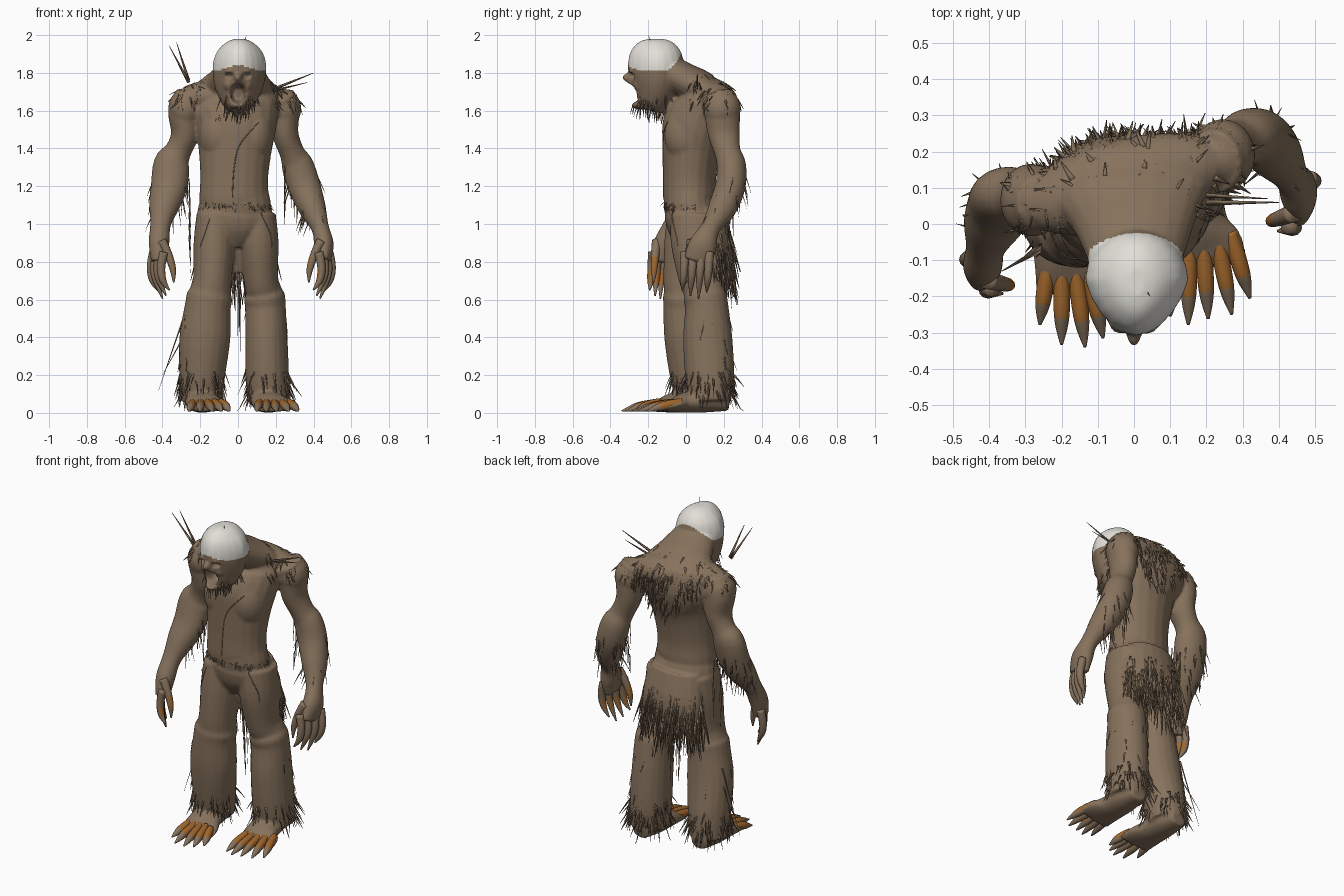
import bpy, bmesh, math, random
from mathutils import Vector, Matrix
from mathutils.bvhtree import BVHTree

random.seed(7)
cube = bpy.data.objects.get("Cube")
if cube:
    bpy.data.objects.remove(cube)


def material(name, rgb):
    m = bpy.data.materials.new(name)
    m.use_nodes = True
    m.diffuse_color = (*rgb, 1)
    bsdf = next(n for n in m.node_tree.nodes if n.type == 'BSDF_PRINCIPLED')
    bsdf.inputs["Base Color"].default_value = (*rgb, 1)
    bsdf.inputs["Roughness"].default_value = 0.8
    return m


FUR = material("brown_fur", (.24, .168, .108))
BONE = material("bone_white", (.76, .74, .68))
ORANGE = material("orange_skin", (.36, .135, .025))


def finish(name, bm, *mats):
    bmesh.ops.recalc_face_normals(bm, faces=bm.faces[:])
    me = bpy.data.meshes.new(name)
    bm.to_mesh(me)
    bm.free()
    ob = bpy.data.objects.new(name, me)
    bpy.context.collection.objects.link(ob)
    for m in mats:
        me.materials.append(m)
    me.shade_smooth()
    return ob


def spline(rows, sub):
    p = [rows[0], *rows, rows[-1]]
    out = []
    for i in range(1, len(p) - 2):
        for s in range(sub):
            t = s / sub
            out.append([.5 * (2*b + (c-a)*t + (2*a - 5*b + 4*c - d)*t*t + (3*b - a - 3*c + d)*t**3)
                        for a, b, c, d in zip(*p[i-1:i+3])])
    return out + [list(rows[-1])]


def loft(bm, rows, seg=20, sub=4, paint=None):
    """Skin elliptical rings given as (x, y, z, half width, half depth)."""
    rows = spline(rows, sub)
    centres = [Vector(r[:3]) for r in rows]
    rings = []
    for i, r in enumerate(rows):
        t = (centres[min(i + 1, len(rows) - 1)] - centres[max(i - 1, 0)]).normalized()
        side = (Vector((1, 0, 0)) - t * t.x).normalized()
        up = t.cross(side)
        rings.append([bm.verts.new(centres[i] + side * r[3] * math.cos(a) + up * r[4] * math.sin(a))
                      for a in (math.tau * k / seg for k in range(seg))])
    for i in range(len(rings) - 1):
        for k in range(seg):
            n = (k + 1) % seg
            f = bm.faces.new((rings[i][k], rings[i][n], rings[i+1][n], rings[i+1][k]))
            if paint:
                mid = (centres[i] + centres[i+1]) / 2
                f.material_index = paint(i / (len(rings) - 1), f.calc_center_median() - mid)
    bm.faces.new(rings[0])
    bm.faces.new(rings[-1])


def blob(bm, loc, size, yaw=0):
    mat = Matrix.Translation(loc) @ Matrix.Rotation(math.radians(yaw), 4, 'Z') @ Matrix.Diagonal((*size, 1))
    bmesh.ops.create_uvsphere(bm, u_segments=24, v_segments=14, radius=1, matrix=mat)


# Body masses, fused into a single skin
bm = bmesh.new()
torso = [(-.015, .04, .88, .06, .08), (-.015, .035, .97, .19, .13), (-.015, .03, 1.06, .2, .145),
         (-.01, .02, 1.1, .185, .135), (-.02, .02, 1.14, .185, .14), (-.02, .02, 1.25, .18, .14),
         (-.015, .03, 1.4, .195, .155), (-.01, .05, 1.52, .215, .175), (-.02, .09, 1.62, .24, .16),
         (-.02, .09, 1.72, .2, .13)]
neck = [(.005, -.1, 1.81, .13, .09), (0, 0, 1.755, .17, .095), (-.01, .09, 1.7, .22, .1), (-.01, .14, 1.58, .22, .1)]
skull = [(0, -.19, 1.6, .05, .06), (0, -.18, 1.64, .09, .09), (.003, -.165, 1.72, .128, .12),
         (.007, -.16, 1.8, .142, .145), (.008, -.16, 1.86, .14, .146), (.008, -.16, 1.91, .122, .134),
         (.008, -.16, 1.945, .092, .11), (.008, -.16, 1.968, .06, .08), (.008, -.16, 1.98, .025, .04)]
arm_left = [(.22, .17, 1.68, .08, .09), (.245, .19, 1.6, .08, .095), (.25, .2, 1.48, .07, .085),
            (.285, .22, 1.38, .066, .07), (.315, .24, 1.31, .085, .078), (.35, .235, 1.2, .087, .08),
            (.395, .19, 1.08, .072, .075), (.435, .13, .98, .047, .052), (.455, .09, .89, .052, .075),
            (.455, .06, .8, .035, .075)]
arm_right = [(-.25, .06, 1.68, .08, .08), (-.285, .07, 1.6, .085, .095), (-.28, .08, 1.48, .075, .085),
             (-.315, .085, 1.39, .07, .07), (-.35, .08, 1.32, .096, .078), (-.365, .05, 1.2, .097, .08),
             (-.39, 0, 1.1, .082, .075), (-.41, -.065, 1, .055, .052), (-.418, -.115, .9, .055, .055),
             (-.42, -.14, .8, .04, .05)]
leg_left = [(.1, .05, 1.05, .1, .13), (.11, .05, .9, .105, .13), (.12, .07, .72, .092, .11),
            (.135, .095, .645, .096, .107), (.14, .1, .615, .109, .115), (.145, .11, .56, .108, .115),
            (.15, .115, .4, .112, .13), (.155, .125, .2, .115, .13), (.16, .13, .06, .11, .11)]
leg_right = [(-.12, .03, 1.05, .1, .13), (-.125, .02, .9, .11, .135), (-.135, 0, .72, .102, .12),
             (-.145, 0, .645, .11, .117), (-.15, 0, .615, .122, .122), (-.16, 0, .56, .122, .12),
             (-.175, .01, .4, .135, .125), (-.19, .04, .2, .122, .125), (-.195, .06, .06, .11, .11)]
foot_left = [(.155, .23, .05, .05, .04), (.155, .12, .065, .085, .062), (.165, 0, .055, .095, .055),
             (.19, -.07, .038, .115, .034), (.2, -.12, .024, .115, .018)]
foot_right = [(-.2, .16, .05, .05, .04), (-.195, .06, .065, .085, .062), (-.185, -.06, .055, .095, .055),
              (-.165, -.14, .038, .11, .034), (-.16, -.19, .024, .11, .018)]
seat = [(-.01, .1, 1.07, .165, .105), (-.005, .125, .9, .2, .12), (0, .145, .75, .19, .095)]
for part in (torso, neck, skull, arm_left, arm_right, leg_left, leg_right, foot_left, foot_right, seat):
    loft(bm, part)
blob(bm, (-.03, .11, 1.675), (.3, .125, .1), 14)
for x, y in ((-.28, .065), (.245, .19)):
    blob(bm, (x, y, 1.61), (.09, .1, .105))
for s in (-1, 1):
    blob(bm, (s * .09 - .01, .01, 1.47), (.11, .125, .16))  # chest
    blob(bm, (s * .045, -.27, 1.81), (.045, .035, .02))     # brow
    blob(bm, (s * .06, -.24, 1.74), (.035, .04, .035))      # cheek
blob(bm, (0, -.295, 1.775), (.03, .042, .025))              # nose
blob(bm, (0, -.255, 1.745), (.055, .055, .028))             # muzzle
blob(bm, (0, -.235, 1.635), (.055, .055, .03))              # jaw
body = finish("body", bm)
mod = body.modifiers.new("fuse", 'REMESH')
mod.mode = 'VOXEL'
mod.voxel_size = .009
mod = body.modifiers.new("soften", 'SMOOTH')
mod.factor, mod.iterations = .5, 4
me = bpy.data.meshes.new_from_object(body.evaluated_get(bpy.context.evaluated_depsgraph_get()))
body.modifiers.clear()
body.data = me
me.name = "body"


def carve(x, z, rx, rz, depth):
    for v in me.vertices:
        d = 1 - ((v.co.x - x) / rx) ** 2 - ((v.co.z - z) / rz) ** 2
        if d > 0 and v.co.y < -.19:
            v.co.y += depth * min(1, d * 1.6)


# Narrow the face towards the front, open the mouth and sink the eyes
for v in me.vertices:
    if v.co.z > 1.58 and v.co.y < -.15:
        v.co.x *= 1 - 1.6 * (-.15 - v.co.y)
    v.co.z = max(v.co.z, 0)
carve(0, 1.69, .042, .058, .09)
for s in (-1, 1):
    carve(s * .045, 1.785, .025, .018, .025)
me.update()

# Pale crown on top of the head
me.materials.clear()
me.materials.append(FUR)
me.materials.append(BONE)
for p in me.polygons:
    x, y, z = p.center
    edge = 1.815 + 12 * max(0, y + .11) ** 2 + max(0, .03 - .3 * abs(x)) * (y < -.2)
    p.material_index = int(z > edge and y < -.02 and abs(x) < .16)
me.shade_smooth()
tree = BVHTree.FromPolygons([v.co for v in me.vertices], [p.vertices for p in me.polygons])

# Toes: orange on top, with brown soles and claws
for name, bases, tips in (
        ("left_toes", ((.115, -.05), (.265, -.02)), ((.1, -.255), (.15, -.278), (.205, -.262), (.27, -.25), (.32, -.205))),
        ("right_toes", ((-.235, -.1), (-.09, -.14)), ((-.26, -.278), (-.2, -.333), (-.135, -.34), (-.085, -.315), (-.045, -.27)))):
    bm = bmesh.new()
    for i, (tx, ty) in enumerate(tips):
        b = Vector(bases[0]).lerp(Vector(bases[1]), i / 4)
        at = lambda t: (b.x + (tx - b.x) * t, b.y + (ty - b.y) * t)
        loft(bm, [(*at(0), .058, .018, .02), (*at(.3), .046, .023, .024), (*at(.6), .034, .022, .023),
                  (*at(.8), .022, .016, .015), (*at(1), .01, .004, .004)],
             12, 4, lambda t, off: int(t < .55 and off.z > -.006))
    finish(name, bm, FUR, ORANGE)

# Fingers: orange on the inner side of the middle joints
for name, cx, cy, s, gap in (("left_fingers", .455, .06, 1, .043), ("right_fingers", -.42, -.135, -1, .028)):
    bm = bmesh.new()
    paint = lambda t, off: int(.4 < t < .72 and off.x * s < -.01)
    for i in range(4):
        x, y = cx + s * (i - 1.5) * .018, cy + (i - 1.5) * gap
        tip = (.65, .62, .605, .64)[i]
        loft(bm, [(x, y, .85, .024, .024), (x + s * .014, y - .005, .77, .022, .022),
                  (x + s * .004, y - .01, .7, .018, .018), (x - s * .03, y - .015, tip, .004, .004)],
             12, 4, paint)
    loft(bm, [(cx - s * .015, cy - gap * .7, .91, .026, .026), (cx - s * .05, cy - gap, .84, .022, .022),
              (cx - s * .075, cy - gap * 1.2, .76, .017, .017), (cx - s * .08, cy - gap * 1.3, .69, .004, .004)],
         12, 4, paint)
    finish(name, bm, FUR, ORANGE)


def strand(bm, root, d, length, width, droop=0):
    """A tapering three-sided lock of hair."""
    root, d = Vector(root), Vector(d).normalized()
    side = d.orthogonal().normalized()
    up = d.cross(side)
    rings = []
    for i in range(5):
        t = i / 4
        c = root + d * length * t + Vector((0, 0, -droop * t * t))
        c.z = max(c.z, .01)
        w = width * (1 - .85 * t)
        rings.append([bm.verts.new(c + side * w * math.cos(a) + up * w * math.sin(a)) for a in (0, 2.1, 4.2)])
    for a, b in zip(rings, rings[1:]):
        for k in range(3):
            bm.faces.new((a[k], a[(k+1) % 3], b[(k+1) % 3], b[k]))
    bm.faces.new(rings[0])
    bm.faces.new(rings[-1])


def hair(name, region, count, length, down, lift, width=.005):
    spots = [p for p in me.polygons if region(*p.center)]
    bm = bmesh.new()
    for _ in range(count):
        p = random.choice(spots)
        jitter = Vector([random.uniform(-.3, .3) for _ in range(3)])
        d = p.normal * lift + Vector((0, 0, -down)) + jitter
        strand(bm, p.center - p.normal * .004, d, length * random.uniform(.5, 1.2),
               width * random.uniform(.6, 1.2), length * .15)
    finish(name, bm, FUR)


# Hair grown from regions of the skin
hair("shoulder_hair", lambda x, y, z: 1.64 < z < 1.8 and (y > .08 or .17 < abs(x) < .32), 190, .06, .7, .45, .009)
hair("back_hair", lambda x, y, z: 1.42 + 1.1 * abs(x) < z < 1.75 and y > .14 and abs(x) < .2, 110, .08, 1, .35, .009)
hair("beard", lambda x, y, z: 1.58 < z < 1.68 and y < -.06 and abs(x) < .14, 80, .055, 1, .25, .006)
hair("forearm_hair", lambda x, y, z: abs(x) > .26 and 1 < z < 1.26 and y > -.02, 80, .09, 1, .2)
hair("skirt_fringe", lambda x, y, z: .76 < z < .98 and y > .12 and abs(x) < .23, 130, .16, 1.4, .25, .009)
hair("skirt_hem", lambda x, y, z: .72 < z < .8 and y > .08 and abs(x) < .2, 70, .14, 1.6, .15, .009)
hair("calf_hair", lambda x, y, z: .2 < z < .6 and (y > .1 or abs(x) > .24) and abs(x) < .33, 50, .07, 1.2, .15)
hair("ankle_fringe", lambda x, y, z: .09 < z < .22, 150, .08, 1, .35, .007)
hair("heel_fringe", lambda x, y, z: .1 < z < .25 and y > .14, 40, .1, 1, .6, .007)
hair("belt", lambda x, y, z: 1.085 < z < 1.12 and abs(x) < .2 and y < .05, 90, .025, .5, .2)

# Long quills and hanging wisps
bm = bmesh.new()
for root, tip, w in (((-.26, -.06, 1.76), (-.325, -.11, 1.96), .01), ((-.26, -.07, 1.75), (-.365, -.13, 1.945), .01),
                     ((.2, .06, 1.72), (.4, .06, 1.8), .01), ((.2, .08, 1.71), (.37, .07, 1.75), .008),
                     ((-.29, .06, .5), (-.42, .07, .12), .005), ((-.28, .05, .42), (-.4, .1, .2), .005),
                     ((.03, -.18, 1.95), (.045, -.2, 2), .004)):
    strand(bm, root, Vector(tip) - Vector(root), (Vector(tip) - Vector(root)).length, w)
for i in range(10):
    strand(bm, (random.uniform(-.03, .02), random.uniform(.02, .14), .85 - .03 * i), (0, .05, -1), .28, .004)
for i in range(6):
    strand(bm, (-.26, random.uniform(.02, .1), 1.24 - .06 * i), (.05, 0, -1), .2, .004)
    strand(bm, (.25, random.uniform(.18, .25), 1.32 - .04 * i), (-.05, 0, -1), .14, .004)
finish("quills_and_wisps", bm, FUR)


def cord(name, points):
    """A thin seam projected on the front of the body."""
    cu = bpy.data.curves.new(name, 'CURVE')
    cu.dimensions = '3D'
    cu.bevel_depth = .003
    cu.bevel_resolution = 1
    hits = [tree.ray_cast(Vector((x, -1, z)), Vector((0, 1, 0)))[0] for x, z in spline(points, 8)]
    hits = [h for h in hits if h]
    sp = cu.splines.new('POLY')
    sp.points.add(len(hits) - 1)
    for p, h in zip(sp.points, hits):
        p.co = (*h, 1)
    cu.materials.append(FUR)
    bpy.context.collection.objects.link(bpy.data.objects.new(name, cu))


cord("vest_seam", [(.11, 1.54), (.01, 1.42), (-.02, 1.3), (-.03, 1.14)])
cord("right_lacing", [(-.15, 1.03), (-.2, .88)])
cord("left_lacing", [(.12, 1.06), (.17, .95), (.18, .88)])
